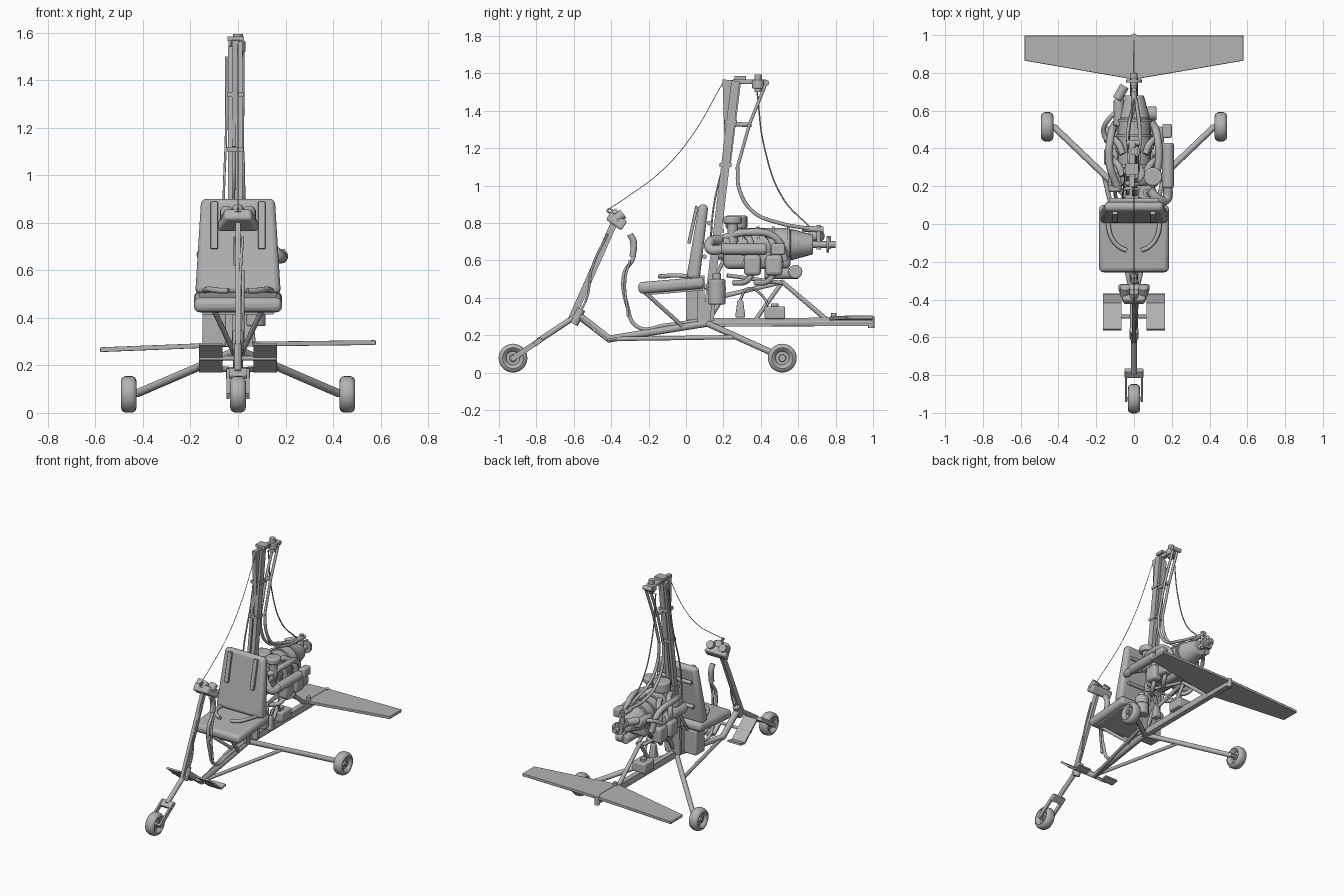
import bpy, bmesh, math
from mathutils import Vector, Matrix

cube = bpy.data.objects.get("Cube")
if cube:
    bpy.data.objects.remove(cube)

grey = bpy.data.materials.new("plain_grey")
grey.use_nodes = True
grey.diffuse_color = (.45, .45, .45, 1)
grey.node_tree.nodes["Principled BSDF"].inputs["Base Color"].default_value = grey.diffuse_color


def finish(name, bm, bevel=0, angle=35):
    """Turn a bmesh into a shaded object, optionally with rounded edges."""
    bmesh.ops.recalc_face_normals(bm, faces=bm.faces)
    mesh = bpy.data.meshes.new(name)
    bm.to_mesh(mesh)
    bm.free()
    mesh.materials.append(grey)
    obj = bpy.data.objects.new(name, mesh)
    bpy.context.collection.objects.link(obj)
    if bevel:
        mod = obj.modifiers.new("rounding", "BEVEL")
        mod.width, mod.segments = bevel, 3
    bpy.ops.object.select_all(action="DESELECT")
    obj.select_set(True)
    bpy.context.view_layer.objects.active = obj
    bpy.ops.object.shade_smooth_by_angle(angle=math.radians(angle))
    return obj


def cyl(name, a, b, r, end=None, bevel=0, sides=20):
    """Cylinder or cone between two points."""
    a, b = Vector(a), Vector(b)
    bm = bmesh.new()
    turn = (b - a).to_track_quat("Z", "Y").to_matrix().to_4x4()
    bmesh.ops.create_cone(bm, cap_ends=True, segments=sides, radius1=r,
                          radius2=r if end is None else end, depth=(b - a).length,
                          matrix=Matrix.Translation((a + b) / 2) @ turn)
    return finish(name, bm, bevel)


def beam(name, a, b, wide, deep, wide_end=None, deep_end=None, bevel=0):
    """Tapered box between two points that share an x position."""
    a, b = Vector(a), Vector(b)
    side = Vector((1, 0, 0))
    normal = (b - a).normalized().cross(side)
    bm = bmesh.new()
    rings = []
    for p, w, d in ((a, wide, deep), (b, wide_end or wide, deep_end or deep)):
        rings.append([bm.verts.new(p + side * sx * w / 2 + normal * sy * d / 2)
                      for sx, sy in ((-1, -1), (1, -1), (1, 1), (-1, 1))])
    low, high = rings
    bm.faces.new(low)
    bm.faces.new(high)
    for i in range(4):
        j = (i + 1) % 4
        bm.faces.new((low[i], low[j], high[j], high[i]))
    return finish(name, bm, bevel)


def tube(name, points, r, curved=True):
    """Round tube or hose along a path."""
    curve = bpy.data.curves.new(name, "CURVE")
    curve.dimensions = "3D"
    curve.bevel_depth, curve.bevel_resolution = r, 3
    curve.use_fill_caps = True
    spline = curve.splines.new("BEZIER")
    spline.bezier_points.add(len(points) - 1)
    for knot, p in zip(spline.bezier_points, points):
        knot.co = p
        knot.handle_left_type = knot.handle_right_type = "AUTO" if curved else "VECTOR"
    spline.resolution_u = 8 if curved else 1
    curve.materials.append(grey)
    obj = bpy.data.objects.new(name, curve)
    bpy.context.collection.objects.link(obj)
    return obj


def wheel(name, x, y):
    """Tyre and recessed hub spun around the axle."""
    profile = ((-.022, 0), (-.022, .018), (-.012, .02), (-.012, .036), (-.024, .042),
               (-.033, .056), (-.028, .07), (-.014, .077))
    profile += tuple((-u, r) for u, r in reversed(profile))
    bm = bmesh.new()
    verts = [bm.verts.new((x + u, y, .078 + r)) for u, r in profile]
    edges = [bm.edges.new(pair) for pair in zip(verts, verts[1:])]
    bmesh.ops.spin(bm, geom=verts + edges, cent=(x, y, .078), axis=(1, 0, 0),
                   angle=math.tau, steps=28, use_duplicate=False)
    bmesh.ops.remove_doubles(bm, verts=bm.verts, dist=.0005)
    return finish(name, bm, angle=50)


SIDES = (("left", 1), ("right", -1))

# Wheels, nose fork and steering column
wheel("nose_wheel", 0, -.925)
cyl("nose_axle", (-.048, -.925, .078), (.048, -.925, .078), .01)
beam("fork_crown", (0, -.81, .15), (0, -.77, .18), .1, .025, bevel=.005)
tube("nose_strut", [(0, -.79, .17), (0, -.57, .315)], .016, False)
beam("steering_column", (0, -.62, .27), (0, -.38, .81), .022, .036)
cyl("steering_pivot", (0, -.60, .26), (0, -.56, .34), .024)
tube("column_cable", [(.02, -.42, .74), (.01, -.5, .57), (.012, -.53, .4), (.01, -.58, .3)], .006)

# Instrument pod with dials facing the pilot
beam("instrument_pod", (0, -.415, .84), (0, -.33, .785), .11, .05, .17, .06, bevel=.012)
for side, s in SIDES:
    cyl(side + "_dial", (s * .048, -.375, .82), (s * .048, -.335, .85), .027)
    beam(side + "_fork_leg", (s * .042, -.935, .07), (s * .042, -.78, .175), .012, .028)
cyl("middle_dial", (0, -.4, .83), (0, -.36, .86), .024)
tube("pod_hook", [(0, -.36, .84), (0, -.42, .87), (0, -.39, .85)], .005)

# Keel and lower frame
tube("keel", [(0, -.585, .315), (0, -.41, .18), (0, .11, .265), (0, .99, .27)], .021, False)
beam("keel_rear", (0, .1, .27), (0, .985, .272), .036, .045)
cyl("keel_end", (0, .99, .24), (0, .99, .30), .018)
tube("rear_truss", [(0, .755, .28), (0, .515, .485), (0, .2, .41), (0, .12, .28)], .014, False)
tube("truss_strut", [(0, .515, .485), (0, .37, .28)], .012, False)
beam("seat_post", (0, .08, .27), (0, .08, .52), .05, .04)

for side, s in SIDES:
    wheel(side + "_main_wheel", s * .46, .515)
    tube(side + "_axle_leg", [(0, .11, .265), (s * .425, .515, .082)], .017, False)
    cyl(side + "_axle", (s * .41, .515, .08), (s * .49, .515, .08), .012)
    tube(side + "_side_brace", [(0, -.41, .18), (s * .16, .26, .19)], .012, False)
    tube(side + "_seat_brace", [(s * .1, -.22, .43), (s * .015, -.02, .25)], .011, False)
    tube(side + "_engine_mount", [(s * .02, .515, .48), (s * .09, .22, .52)], .011, False)
    # Sloping foot plates
    beam(side + "_foot_plate", (s * .115, -.56, .29), (s * .115, -.42, .175), .1, .012)
    beam(side + "_foot_heel", (s * .115, -.42, .175), (s * .115, -.37, .185), .1, .012)
    # Shoulder and lap belts
    beam(side + "_shoulder_belt", (s * .1, .058, .89), (s * .1, .015, .69), .03, .018, bevel=.004)
    tube(side + "_lap_belt", [(s * .14, .02, .515), (s * .12, -.07, .52),
                             (s * .08, -.12, .515), (s * .04, -.14, .515)], .012)
tube("foot_bar", [(-.165, -.49, .23), (.165, -.49, .23)], .01, False)

# Seat
beam("seat_cushion", (0, -.255, .452), (0, .10, .482), .37, .062, bevel=.024)
beam("seat_backrest", (0, .037, .5), (0, .095, .9), .36, .072, .31, .05, bevel=.022)
beam("seat_base", (0, -.2, .425), (0, .09, .45), .3, .02)
for z in (.62, .8):
    tube("backrest_rail", [(-.13, z / 7 + .01, z), (.13, z / 7 + .01, z)], .013, False)
beam("storage_box", (-.1, .05, .28), (-.1, .05, .45), .1, .1, bevel=.008)
beam("battery_box", (0, .475, .288), (0, .475, .355), .1, .11, bevel=.008)
cyl("battery_cap", (0, .475, .35), (0, .475, .37), .02)

# Control stick
tube("control_stick", [(0, -.29, .7), (0, -.28, .62), (0, -.33, .53), (0, -.315, .36),
                       (0, -.26, .245), (0, -.1, .255), (0, .08, .28)], .011)
tube("stick_grip", [(0, -.3, .74), (0, -.28, .70), (0, -.285, .62)], .018)
tube("stick_rod", [(.02, -.3, .6), (.02, -.325, .5), (.02, -.31, .3)], .007)

# Mast
beam("mast", (.004, .11, .27), (.004, .265, 1.56), .028, .045)
beam("mast_rear_rail", (-.033, .13, .45), (-.033, .27, 1.54), .02, .036)
beam("mast_fairing", (-.012, .225, 1.12), (-.012, .245, 1.565), .028, .03, .028, .1)
for z in (.75, 1.1, 1.33):
    beam("mast_clamp", (-.012, .08 + z * .12, z), (-.012, .08 + z * .12, z + .02), .07, .065)
cyl("clamp_arm", (0, .22, 1.33), (0, .35, 1.325), .012)

# Rotor head
beam("head_bar", (-.01, .25, 1.557), (-.01, .43, 1.555), .035, .025, bevel=.005)
beam("head_plate", (-.01, .26, 1.575), (-.01, .32, 1.575), .07, .02)
cyl("head_spindle", (0, .385, 1.5), (0, .385, 1.595), .02)
cyl("head_bearing", (0, .385, 1.52), (0, .385, 1.565), .032, bevel=.005)
cyl("head_joint", (-.04, .43, 1.55), (.03, .43, 1.55), .015)
for side, s in SIDES:
    tube(side + "_control_rod", [(s * .018, .425, 1.54), (s * .018, .34, 1.33),
                                 (s * .016, .275, 1.1)], .009, False)
    tube(side + "_control_hose", [(s * .018, .275, 1.1), (s * .02, .285, .98),
                                  (s * .025, .36, .86), (s * .03, .5, .80), (.01, .66, .77)], .01)
tube("spinup_cable", [(-.03, .38, 1.5), (-.03, .42, 1.2), (-.02, .52, .93), (0, .66, .78)], .004)
tube("mast_wire", [(-.05, .27, 1.5), (-.05, .22, 1.2), (-.06, .15, .9), (-.06, .13, .7)], .005)
tube("stay_line", [(0, .2, 1.555), (0, .02, 1.25), (0, -.14, 1.07), (0, -.3, .95), (0, -.42, .87)], .002)

# Engine core, gearbox and propeller shaft
beam("crankcase", (0, .2, .65), (0, .56, .65), .15, .19, bevel=.03)
cyl("engine_housing", (0, .25, .685), (0, .56, .685), .088, bevel=.012)
cyl("gearbox_cone", (0, .56, .685), (0, .68, .685), .085, .052, bevel=.006)
cyl("propeller_shaft", (0, .67, .685), (0, .80, .685), .018)
cyl("propeller_flange", (0, .75, .685), (0, .765, .685), .042)
cyl("shaft_lever", (0, .71, .66), (0, .71, .79), .013)
cyl("shaft_tip", (0, .765, .66), (0, .765, .73), .011)
cyl("drive_coupling", (0, .62, .77), (0, .735, .765), .016)
for y in (.3, .38, .46, .54):
    cyl("housing_rib", (0, y, .685), (0, y + .014, .685), .096)
cyl("starter_pulley", (.07, .585, .54), (.12, .585, .54), .037, bevel=.008)
cyl("starter_motor", (.06, .42, .53), (.06, .6, .53), .03, bevel=.006)

for side, s in SIDES:
    for bank, y in (("front", .355), ("rear", .47)):
        part = side + "_" + bank
        cyl(part + "_cylinder", (s * .05, y, .59), (s * .12, y, .575), .046)
        beam(part + "_head", (s * .125, y, .52), (s * .125, y, .63), .07, .09, bevel=.018)
        for k in range(3):
            x = s * (.07 + .015 * k)
            cyl(part + "_fin", (x, y, .585), (x + .005, y, .585), .053)
        tube(part + "_intake", [(s * .12, y, .62), (s * .12, y - .01, .7),
                                (s * .08, y - .05, .75), (s * .06, y - .1, .76)], .018)
        tube(part + "_exhaust", [(s * .12, y, .53), (s * .11, y - .03, .49),
                                 (s * .06, y - .1, .48)], .015)
    tube(side + "_coolant_hose", [(s * .09, .2, .72), (s * .13, .32, .75),
                                  (s * .12, .48, .72), (s * .1, .53, .6)], .02)
    cyl(side + "_carburettor", (s * .09, .2, .7), (s * .09, .27, .7), .032, bevel=.006)

# Engine accessories
cyl("air_filter", (.1, .25, .795), (.1, .25, .835), .05, bevel=.01)
cyl("filter_neck", (.1, .25, .7), (.1, .25, .8), .028)
cyl("round_cover", (0, .27, .77), (0, .27, .84), .058, bevel=.01)
cyl("muffler", (.18, .19, .66), (.18, .43, .66), .031, bevel=.01)
tube("muffler_pipe", [(.18, .2, .66), (.17, .13, .66), (.13, .13, .7), (.08, .18, .71)], .026)
beam("side_module", (.175, .455, .66), (.175, .53, .66), .05, .06, bevel=.01)
cyl("side_reservoir", (-.1, .17, .64), (-.1, .4, .64), .036, bevel=.01)
cyl("rear_reservoir", (-.08, .52, .7), (-.08, .66, .7), .028, bevel=.008)
cyl("pump_body", (-.09, .66, .73), (-.05, .73, .73), .025, bevel=.005)
tube("side_hose", [(-.1, .4, .66), (-.16, .48, .66), (-.13, .56, .7), (-.08, .6, .7)], .013)
cyl("oil_tank", (.07, .165, .365), (.07, .165, .5), .046, bevel=.008)
cyl("oil_tank_neck", (.07, .165, .49), (.07, .165, .53), .022)
cyl("oil_tank_band", (.07, .165, .44), (.07, .165, .455), .05)
beam("coolant_bottle", (.05, .29, .295), (.05, .29, .39), .05, .055, .03, .03, bevel=.008)
beam("firewall", (0, .14, .28), (0, .15, .5), .12, .02)
tube("drain_hose", [(.05, .29, .39), (.06, .33, .45), (.03, .4, .42), (.02, .44, .36)], .007)
tube("fuel_hose", [(-.08, .1, .45), (-.1, .16, .52), (-.09, .2, .6)], .01)

# Tail plane, with its right half drooping slightly
for side, s, drop in (("left", 1, 0), ("right", -1, .03)):
    bm = bmesh.new()
    outline = [bm.verts.new((s * x, y, .279 - drop * x / .58 + x * .012))
               for x, y in ((0, .765), (.58, .865), (.58, .998), (0, .998))]
    face = bm.faces.new(outline)
    top = bmesh.ops.extrude_face_region(bm, geom=[face])["geom"]
    bmesh.ops.translate(bm, vec=(0, 0, .02),
                        verts=[v for v in top if isinstance(v, bmesh.types.BMVert)])
    finish(side + "_tail_half", bm, bevel=.004)
cyl("tail_pin", (0, .79, .25), (0, .79, .32), .014)
